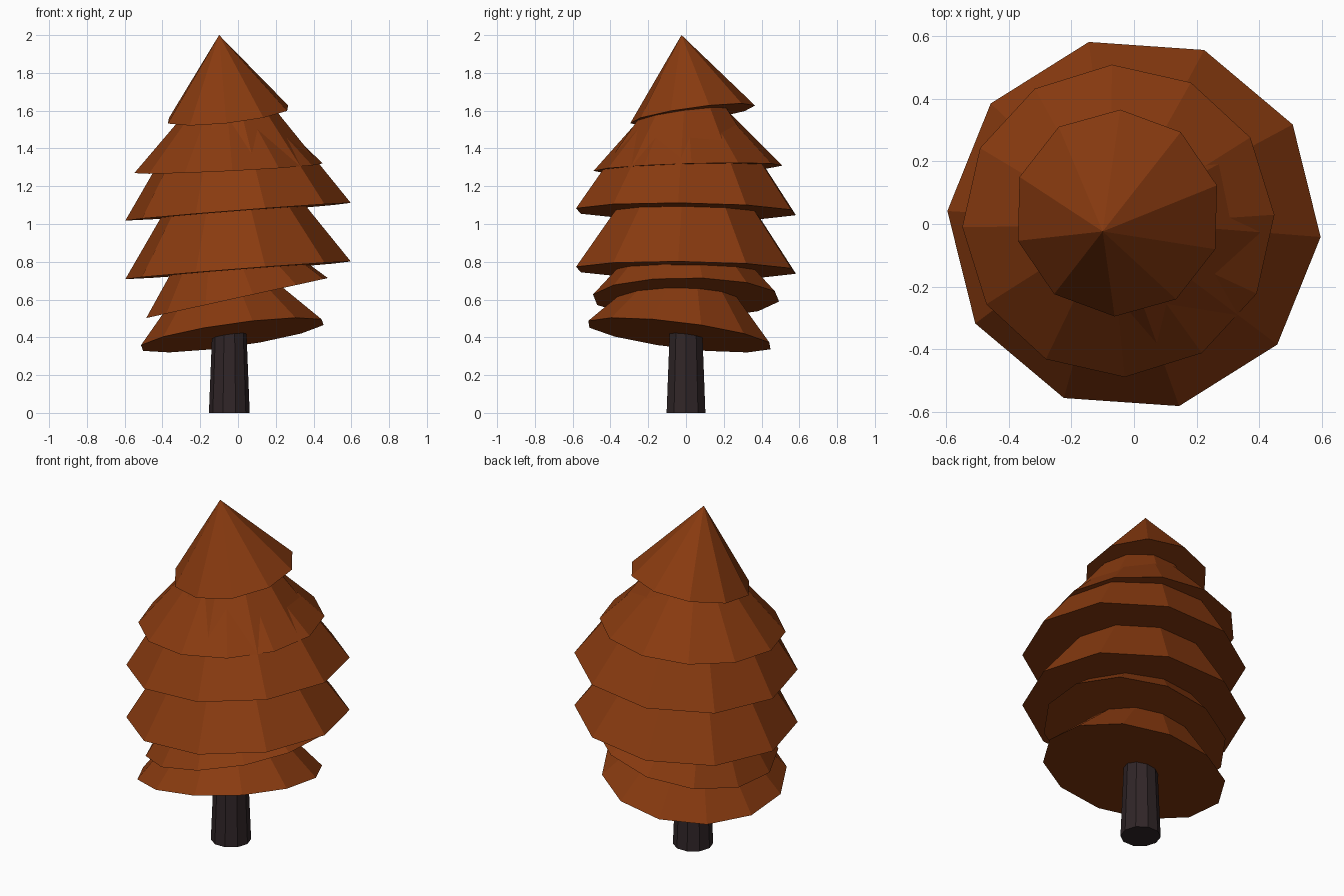
import bpy, bmesh, math
from mathutils import Vector

if "Cube" in bpy.data.objects:
    bpy.data.objects.remove(bpy.data.objects["Cube"])


def material(name, rgb):
    m = bpy.data.materials.new(name)
    m.diffuse_color = (*rgb, 1.0)
    m.use_nodes = True
    m.node_tree.nodes["Principled BSDF"].inputs["Base Color"].default_value = m.diffuse_color
    return m


foliage = material("autumn_foliage", (0.25, 0.043, 0.005))
bark = material("dark_bark", (0.030, 0.019, 0.021))


def solid(name, sides, base, r1, r2, height, tilt, phase, mat):
    """Cone or frustum whose base plane rises by tilt (x slope, y slope)."""
    bm = bmesh.new()
    bmesh.ops.create_cone(bm, cap_ends=True, cap_tris=False, segments=sides,
                          radius1=r1, radius2=r2, depth=height)
    bmesh.ops.translate(bm, verts=bm.verts, vec=(0, 0, height / 2))
    # put the first base corner at the phase angle
    first = next(v for v in bm.verts if v.co.z < height / 2)
    turn = math.radians(phase) - math.atan2(first.co.y, first.co.x)
    spin = Vector((0, 0, 1)).rotation_difference(Vector((-tilt[0], -tilt[1], 1)))
    for v in bm.verts:
        c, s = math.cos(turn), math.sin(turn)
        p = Vector((v.co.x * c - v.co.y * s, v.co.x * s + v.co.y * c, v.co.z))
        v.co = spin @ p + Vector(base)
    bmesh.ops.remove_doubles(bm, verts=bm.verts, dist=1e-5)
    me = bpy.data.meshes.new(name)
    bm.to_mesh(me)
    bm.free()
    me.materials.append(mat)
    bpy.context.collection.objects.link(bpy.data.objects.new(name, me))


# Trunk
solid("trunk", 10, (-0.046, 0, 0), 0.108, 0.088, 0.5, (0, 0), 0, bark)

# Branch tiers, bottom to top: sides, base centre, radius, height, tilt, phase
tiers = [
    (12, (-0.03, -0.035, 0.412), 0.50, 0.54, (0.14, -0.125), 13),
    (12, (-0.005, 0.0, 0.608), 0.50, 0.56, (0.22, 0.0), 10),
    (10, (0.0, 0.0, 0.755), 0.60, 0.87, (0.078, -0.012), -4),
    (10, (0.0, 0.0, 1.065), 0.60, 0.87, (0.078, -0.012), -4),
    (12, (-0.05, 0.01, 1.295), 0.50, 0.53, (0.05, 0.03), 2.3),
    (10, (-0.053, 0.035, 1.58), 0.334, 0.427, (0.112, 0.14), 16),
]
for i, (n, base, r, h, tilt, phase) in enumerate(tiers, 1):
    solid(f"branch_tier_{i}", n, base, r, 0, h, tilt, phase, foliage)
